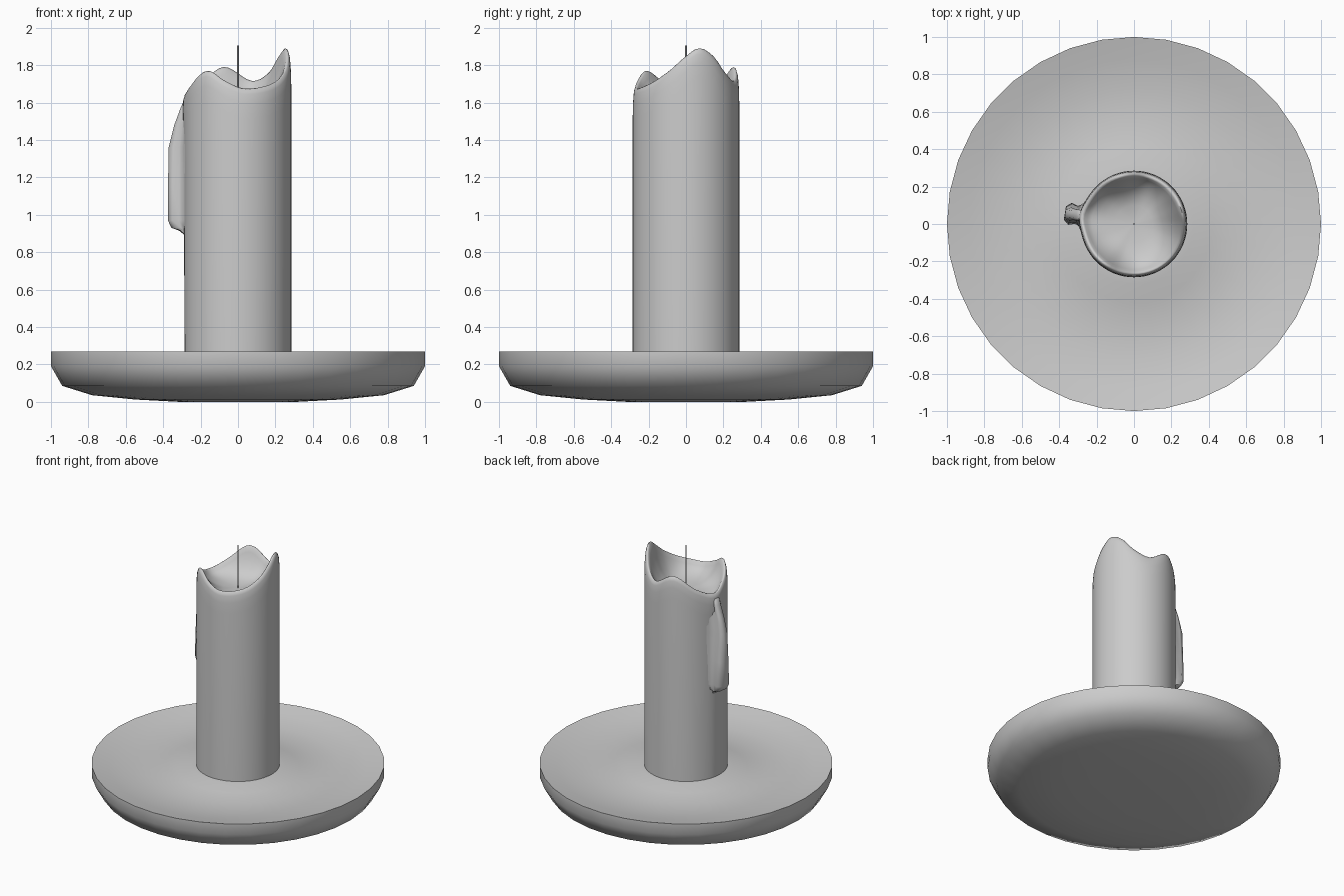
import bpy, bmesh, math
from math import sin, cos, pi, radians

if "Cube" in bpy.data.objects:
    bpy.data.objects.remove(bpy.data.objects["Cube"])

def finish(name, bm, angle=40):
    bmesh.ops.recalc_face_normals(bm, faces=bm.faces)
    me = bpy.data.meshes.new(name)
    bm.to_mesh(me)
    bm.free()
    ob = bpy.data.objects.new(name, me)
    bpy.context.collection.objects.link(ob)
    bpy.ops.object.select_all(action='DESELECT')
    ob.select_set(True)
    bpy.context.view_layer.objects.active = ob
    bpy.ops.object.shade_smooth_by_angle(angle=radians(angle))
    return ob

def loft(bm, rings):
    """Bridge closed rings of points and cap both ends."""
    vs = [[bm.verts.new(p) for p in r] for r in rings]
    n = len(vs[0])
    for a, b in zip(vs, vs[1:]):
        for i in range(n):
            j = (i + 1) % n
            bm.faces.new((a[i], a[j], b[j], b[i]))
    for r in (vs[0], vs[-1]):
        bm.faces.new(r)

def circle(r, z, n):
    return [(r * cos(2 * pi * i / n), r * sin(2 * pi * i / n), z) for i in range(n)]

# Dish: shallow saucer with a low rise around the candle
profile = [(0.32, 0), (0.55, 0.012), (0.78, 0.035), (0.94, 0.085), (1, 0.19), (1, 0.27),
           (0.985, 0.267), (0.88, 0.242), (0.72, 0.218), (0.56, 0.216), (0.42, 0.234),
           (0.32, 0.255), (0.25, 0.26)]
bm = bmesh.new()
loft(bm, [circle(r, z, 36) for r, z in profile])
finish("dish", bm, 60)

# Candle: cylinder with a wavy melted rim, a spout and a hollow
RIM = [(15, 1.89), (33, 1.85), (50, 1.765), (73, 1.715), (107, 1.79), (140, 1.69), (168, 1.64),
       (200, 1.69), (232, 1.77), (255, 1.715), (277, 1.675), (313, 1.70), (339, 1.765), (358, 1.84)]
DRIP = 171

def rim_height(deg):
    """Smooth periodic interpolation through the rim heights."""
    n = len(RIM)
    d = (deg - RIM[0][0]) % 360 + RIM[0][0]
    pt = lambda k: (RIM[k % n][0] + 360 * (k // n), RIM[k % n][1])
    slope = lambda k: (pt(k + 1)[1] - pt(k - 1)[1]) / (pt(k + 1)[0] - pt(k - 1)[0])
    k = max(i for i in range(n) if RIM[i][0] <= d)
    (a0, h0), (a1, h1) = pt(k), pt(k + 1)
    w = a1 - a0
    t = (d - a0) / w
    return (h0 * (2*t**3 - 3*t**2 + 1) + h1 * (3*t**2 - 2*t**3)
            + w * slope(k) * (t**3 - 2*t**2 + t) + w * slope(k + 1) * (t**3 - t**2))

# radius, drop below rim, blend towards hollow floor, spout amount
rows = [(0.285, 0.16, 0, 0.01), (0.283, 0.08, 0, 0.014), (0.279, 0.03, 0, 0.016),
        (0.271, 0.004, 0, 0.016), (0.264, 0, 0, 0.016), (0.254, 0.006, 0.02, 0.014),
        (0.242, 0.02, 0.12, 0.01), (0.222, 0.022, 0.36, 0.005), (0.19, 0.018, 0.65, 0),
        (0.15, 0, 0.86, 0), (0.10, 0, 0.97, 0), (0.02, 0, 1, 0)]
N = 64
rings = [circle(0.285, 0.22, N)]
for r, drop, mix, spout in rows:
    ring = []
    for i in range(N):
        deg = 360 * i / N
        z = (rim_height(deg) - drop) * (1 - mix) + 1.585 * mix
        rr = r + spout * math.exp(-((deg - DRIP) / 14) ** 2)
        ring.append((rr * cos(radians(deg)), rr * sin(radians(deg)), z))
    rings.append(ring)
bm = bmesh.new()
loft(bm, rings)
finish("candle", bm, 75)

# Wax drip: height, outer reach, half width of bulb, half width at the candle wall
sections = [(0.89, 0.285, 0.03, 0.05), (0.915, 0.315, 0.045, 0.06), (0.93, 0.355, 0.055, 0.07),
            (0.97, 0.374, 0.06, 0.075), (1.15, 0.374, 0.05, 0.08), (1.36, 0.372, 0.035, 0.085),
            (1.48, 0.342, 0.03, 0.085), (1.56, 0.312, 0.03, 0.08), (1.62, 0.288, 0.025, 0.06)]
ca, sa = cos(radians(DRIP)), sin(radians(DRIP))
bm = bmesh.new()
rings = []
for z, out, w, base in sections:
    inner = 0.262
    d = out - inner
    half = [(inner, base + 0.02), (inner + 0.2 * d, base * 0.8), (inner + 0.45 * d, w * 0.8),
            (inner + 0.75 * d, w), (out, w * 0.6)]
    pts = half + [(r, -s) for r, s in reversed(half)]
    rings.append([(r * ca - s * sa, r * sa + s * ca, z) for r, s in pts])
loft(bm, rings)
finish("wax_drip", bm, 75)

# Wick
bm = bmesh.new()
loft(bm, [circle(0.005, 1.57, 8), circle(0.005, 1.905, 8)])
finish("wick", bm)
